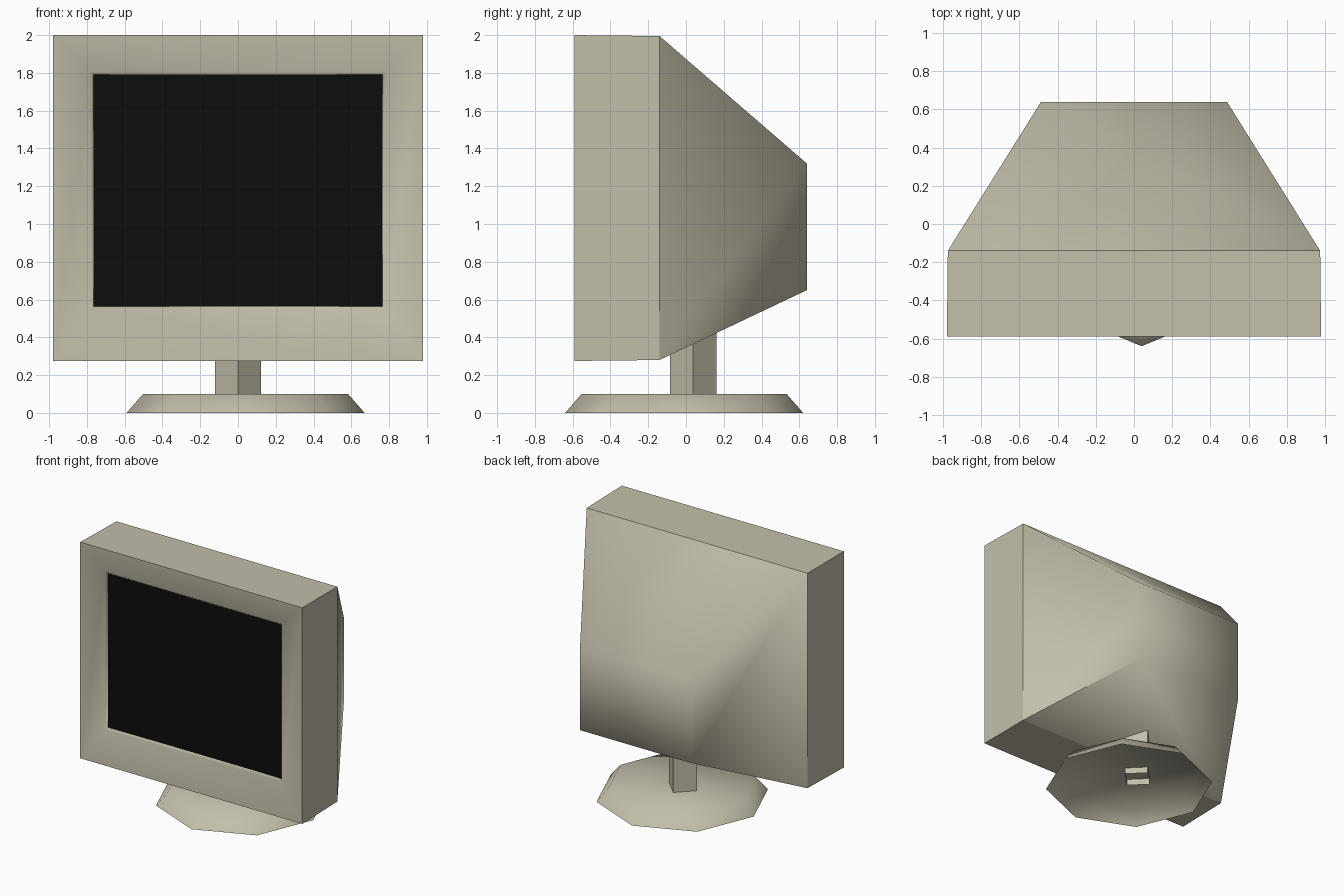
import bpy, bmesh, math

if "Cube" in bpy.data.objects:
    bpy.data.objects.remove(bpy.data.objects["Cube"])


def material(name, rgb):
    m = bpy.data.materials.new(name)
    m.diffuse_color = (*rgb, 1)
    m.use_nodes = True
    m.node_tree.nodes["Principled BSDF"].inputs["Base Color"].default_value = m.diffuse_color
    return m


beige = material("warm beige plastic", (0.55, 0.52, 0.405))
black = material("black glass", (0.004, 0.004, 0.004))


def rect(hx, z0, z1, y):
    return [(-hx, y, z0), (hx, y, z0), (hx, y, z1), (-hx, y, z1)]


def ngon(cx, cy, r, z, n):
    return [(cx + r * math.cos(2 * math.pi * i / n),
             cy + r * math.sin(2 * math.pi * i / n), z) for i in range(n)]


def loft(name, rings, mat, cap_start=False, cap_end=False, angle=75):
    """Bridge matching rings of points, with optional end caps."""
    bm = bmesh.new()
    loops = [[bm.verts.new(p) for p in ring] for ring in rings]
    for a, b in zip(loops, loops[1:]):
        n = len(a)
        for i in range(n):
            j = (i + 1) % n
            bm.faces.new((a[i], a[j], b[j], b[i]))
    if cap_start:
        bm.faces.new(loops[0][::-1])
    if cap_end:
        bm.faces.new(loops[-1])
    me = bpy.data.meshes.new(name)
    bm.to_mesh(me)
    bm.free()
    me.materials.append(mat)
    ob = bpy.data.objects.new(name, me)
    bpy.context.collection.objects.link(ob)
    bpy.ops.object.select_all(action='DESELECT')
    ob.select_set(True)
    bpy.context.view_layer.objects.active = ob
    bpy.ops.object.shade_smooth_by_angle(angle=math.radians(angle))
    return ob


seam = rect(0.975, 0.28, 1.995, -0.14)

# Front housing: recessed screen lip, bezel, then straight sides to the seam
loft("front_housing", [
    rect(0.762, 0.565, 1.788, -0.54),
    rect(0.78, 0.547, 1.806, -0.565),
    rect(0.98, 0.275, 2.0, -0.59),
    seam], beige)

# Tapered rear housing with flat back panel
loft("rear_housing", [seam, rect(0.487, 0.65, 1.32, 0.64)], beige, cap_end=True)

# Dark screen closing the bezel opening
loft("screen", [rect(0.765, 0.562, 1.791, -0.545),
                rect(0.765, 0.562, 1.791, -0.535)], black, True, True)

# Square stem turned 45 degrees, open at the bottom
loft("stem", [ngon(0, 0.038, 0.123, 0.05, 4),
              ngon(0, 0.038, 0.123, 0.55, 4)], beige, cap_end=True)

# Hollow eight-sided foot
loft("foot", [ngon(0.04, -0.01, 0.63, 0.0, 8),
              ngon(0.04, -0.01, 0.543, 0.1, 8)], beige, cap_end=True)
